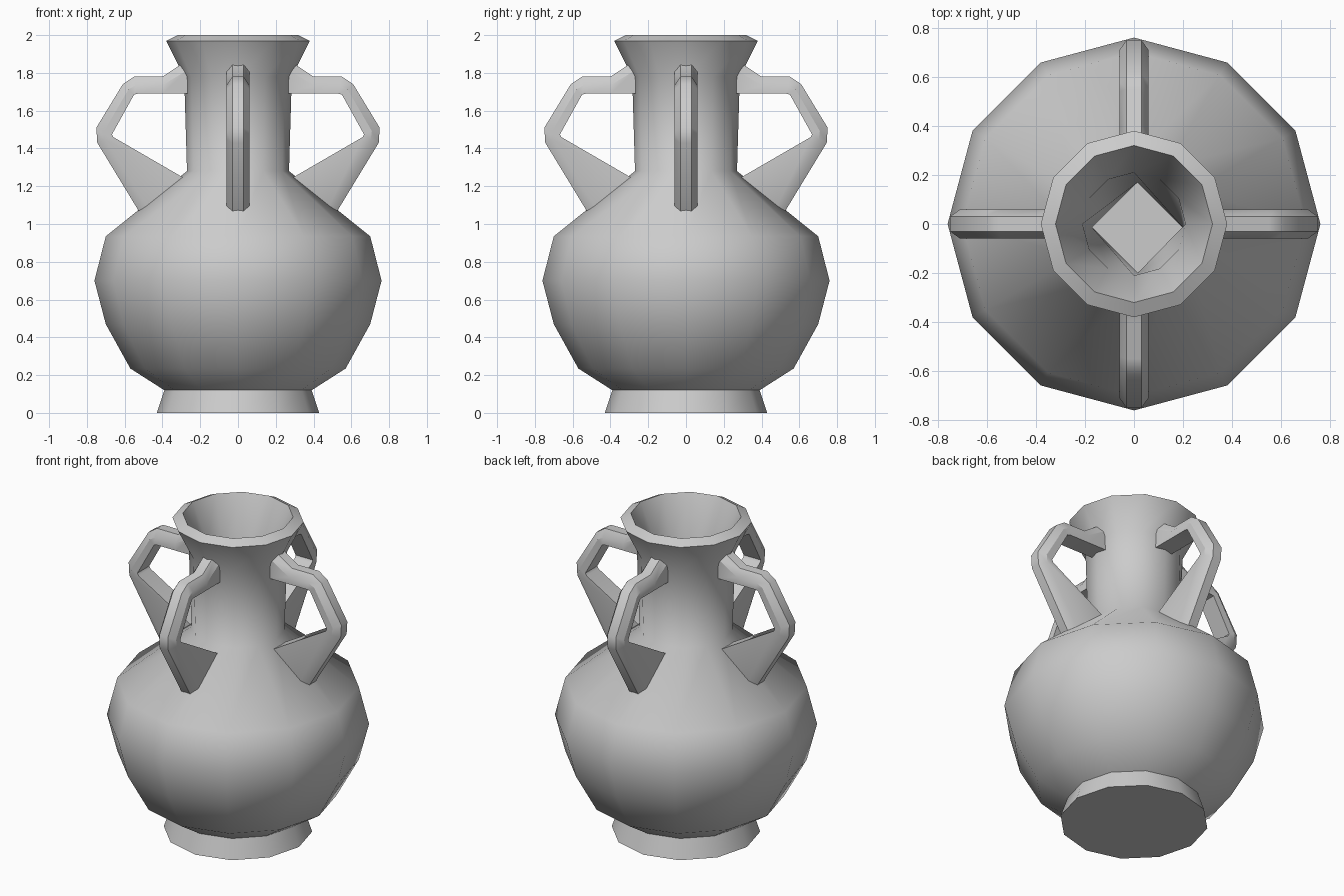
import bpy, bmesh, math

cube = bpy.data.objects.get("Cube")
if cube:
    bpy.data.objects.remove(cube)

SIDES = 12
clay = bpy.data.materials.new("plain grey clay")
clay.use_nodes = True
clay.diffuse_color = (0.6, 0.6, 0.6, 1)
clay.node_tree.nodes["Principled BSDF"].inputs["Base Color"].default_value = clay.diffuse_color


def finish(bm, name, angle):
    bmesh.ops.recalc_face_normals(bm, faces=bm.faces)
    mesh = bpy.data.meshes.new(name)
    bm.to_mesh(mesh)
    bm.free()
    mesh.materials.append(clay)
    obj = bpy.data.objects.new(name, mesh)
    bpy.context.collection.objects.link(obj)
    bpy.ops.object.select_all(action='DESELECT')
    obj.select_set(True)
    bpy.context.view_layer.objects.active = obj
    bpy.ops.object.shade_smooth_by_angle(angle=math.radians(angle))
    return obj


def ring(bm, r, z, sides=SIDES, shift=(0, 0)):
    return [bm.verts.new((shift[0] + r * math.cos(math.tau * i / sides),
                          shift[1] + r * math.sin(math.tau * i / sides), z))
            for i in range(sides)]


def bridge(bm, a, b):
    n = len(a)
    for i in range(n):
        j = (i + 1) % n
        bm.faces.new((a[i], a[j], b[j], b[i]))


# Vase: foot, round belly, neck, flared lip and funnel-shaped mouth
profile = [(0.43, 0), (0.39, 0.12), (0.57, 0.235), (0.70, 0.47), (0.76, 0.70),
           (0.70, 0.935), (0.27, 1.28), (0.285, 1.78), (0.38, 1.97),
           (0.32, 2.0), (0.21, 1.76)]
bm = bmesh.new()
rings = [ring(bm, r, z) for r, z in profile]
bm.faces.new(rings[0])
for low, high in zip(rings, rings[1:]):
    bridge(bm, low, high)

# Square well inside the neck, joined to the round mouth by fans
well = ring(bm, 0.185, 1.0, 4, (0.015, -0.015))
mouth = rings[-1]
step = SIDES // 4
for k in range(4):
    for i in range(step):
        a = mouth[k * step + i]
        b = mouth[(k * step + i + 1) % SIDES]
        bm.faces.new((a, b, well[k]))
    bm.faces.new((mouth[(k + 1) * step % SIDES], well[(k + 1) % 4], well[k]))
bm.faces.new(well)
finish(bm, "vase_body", 60)

# Handle stations: outer radius, outer height, inner radius, inner height
stations = [(0.28, 1.86, 0.26, 1.69), (0.40, 1.78, 0.40, 1.69),
            (0.55, 1.78, 0.53, 1.69), (0.61, 1.74, 0.55, 1.685),
            (0.75, 1.51, 0.667, 1.475), (0.745, 1.43, 0.66, 1.46),
            (0.52, 1.06, 0.28, 1.24)]
WIDE, NARROW = 0.06, 0.03
section = [(0, NARROW), (0.5, WIDE), (1, WIDE), (1, -WIDE), (0.5, -WIDE), (0, -NARROW)]


def handle(name, turn):
    bm = bmesh.new()
    loops = []
    for ro, zo, ri, zi in stations:
        # the chamfer keeps its size where the foot of the handle widens
        depth = math.hypot(ro - ri, zo - zi)
        loop = []
        for t, w in section:
            if t == 0.5:
                t = min(0.5, 0.05 / depth)
            loop.append(bm.verts.new((ro + (ri - ro) * t, w, zo + (zi - zo) * t)))
        loops.append(loop)
    for a, b in zip(loops, loops[1:]):
        bridge(bm, a, b)
    bm.faces.new(loops[0])
    bm.faces.new(loops[-1])
    finish(bm, name, 35).rotation_euler.z = turn


for i, side in enumerate(("left", "back", "right", "front")):
    handle(side + "_handle", math.tau * i / 4)
